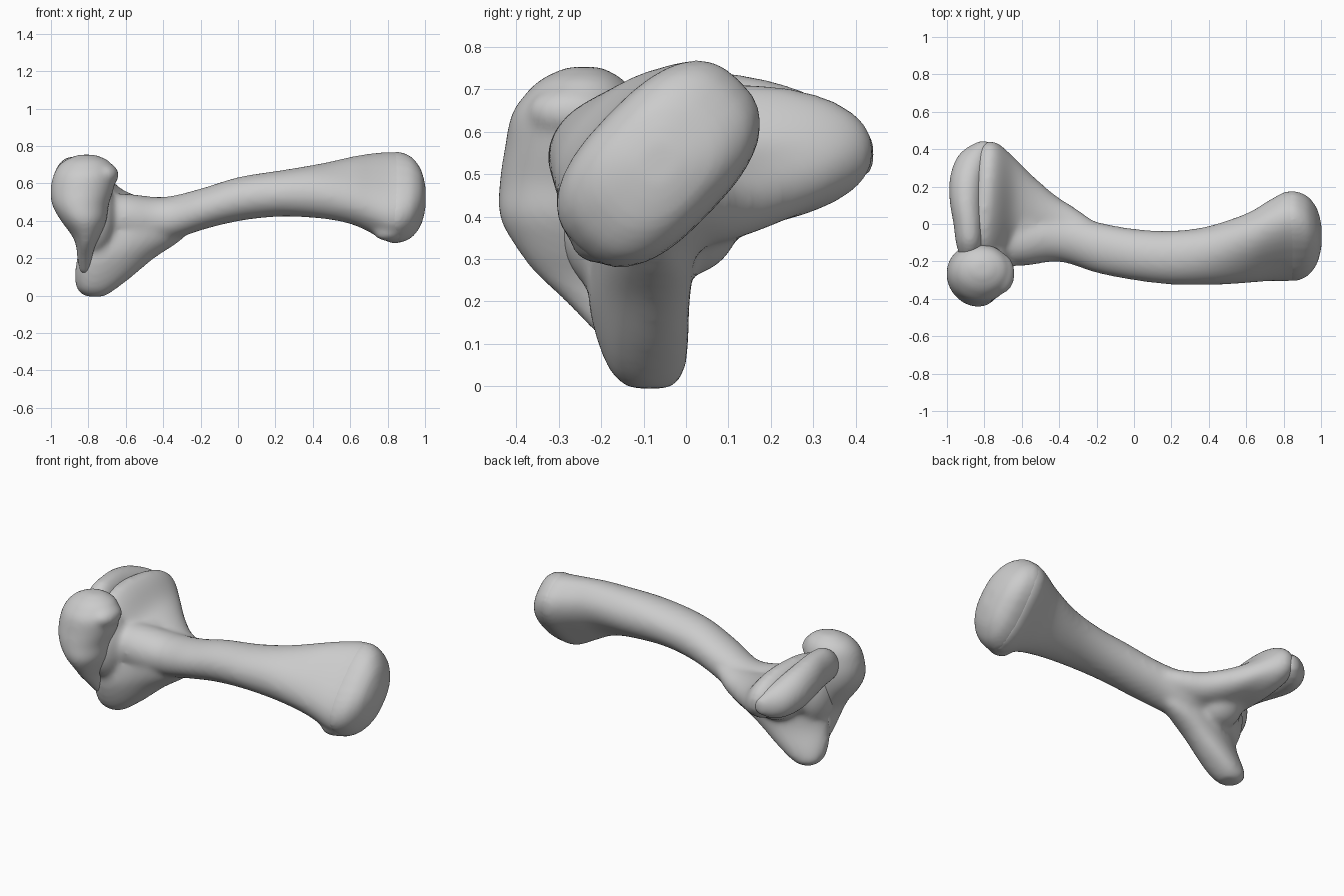
import bpy, bmesh, math
from mathutils import Vector

cube = bpy.data.objects.get("Cube")
if cube:
    bpy.data.objects.remove(cube, do_unlink=True)

bone_mat = bpy.data.materials.new("bone grey")
bone_mat.use_nodes = True
bone_mat.diffuse_color = (0.6, 0.6, 0.6, 1)
bone_mat.node_tree.nodes["Principled BSDF"].inputs["Base Color"].default_value = (0.6, 0.6, 0.6, 1)

SIDES = 32
STEPS = 4


def smooth_path(rows):
    """Insert curved in-between sections (Catmull-Rom)."""
    out = []
    for i in range(len(rows) - 1):
        quad = [rows[max(i - 1, 0)], rows[i], rows[i + 1], rows[min(i + 2, len(rows) - 1)]]
        for k in range(STEPS):
            t = k / STEPS
            out.append([0.5 * (2 * b + (c - a) * t + (2 * a - 5 * b + 4 * c - d) * t * t
                               + (3 * b - a - 3 * c + d) * t ** 3) for a, b, c, d in zip(*quad)])
    return out + [rows[-1]]


def loft(bm, axis, stations):
    """Skin sections (pos, u, v, half_u, half_v, degrees, squareness) along an axis."""
    rings = []
    for pos, u, v, a, b, deg, power in smooth_path(stations):
        ring, t = [], math.radians(deg)
        for i in range(SIDES):
            w = 2 * math.pi * i / SIDES
            c, s = math.cos(w), math.sin(w)
            p = a * math.copysign(abs(c) ** (2 / power), c)
            q = b * math.copysign(abs(s) ** (2 / power), s)
            pu = u + p * math.cos(t) - q * math.sin(t)
            pv = v + p * math.sin(t) + q * math.cos(t)
            ring.append(bm.verts.new({"x": (pos, pu, pv), "y": (pu, pos, pv), "z": (pu, pv, pos)}[axis]))
        rings.append(ring)
    faces = [bm.faces.new((r[i], r[(i + 1) % SIDES], n[(i + 1) % SIDES], n[i]))
             for r, n in zip(rings, rings[1:]) for i in range(SIDES)]
    faces += [bm.faces.new(rings[0]), bm.faces.new(rings[-1])]
    bmesh.ops.recalc_face_normals(bm, faces=faces)


def blob(bm, centre, radii):
    """Add an ellipsoid."""
    made = bmesh.ops.create_uvsphere(bm, u_segments=24, v_segments=16, radius=1)
    for v in made["verts"]:
        v.co = Vector([c + r * k for c, r, k in zip(centre, radii, v.co)])


def finish(name, bm, voxel, rounds):
    """Fuse the overlapping volumes, soften them and shade smooth."""
    mesh = bpy.data.meshes.new(name)
    bm.to_mesh(mesh)
    bm.free()
    mesh.materials.append(bone_mat)
    ob = bpy.data.objects.new(name, mesh)
    bpy.context.collection.objects.link(ob)
    fuse = ob.modifiers.new("fuse", "REMESH")
    fuse.mode = "VOXEL"
    fuse.voxel_size = voxel
    fuse.use_smooth_shade = True
    soft = ob.modifiers.new("soften", "SMOOTH")
    soft.factor = 0.5
    soft.iterations = rounds


# Shaft, flaring to the tilted broad end
bm = bmesh.new()
loft(bm, "x", [
    (-0.78, -0.10, 0.42, 0.11, 0.12, 0, 2),
    (-0.60, -0.09, 0.415, 0.135, 0.13, 0, 2),
    (-0.40, -0.065, 0.405, 0.137, 0.122, 0, 2),
    (-0.20, -0.125, 0.46, 0.137, 0.112, 0, 2),
    (0.00, -0.163, 0.515, 0.138, 0.118, 0, 2),
    (0.20, -0.18, 0.543, 0.145, 0.122, 8, 2),
    (0.40, -0.168, 0.557, 0.162, 0.133, 28, 2.1),
    (0.60, -0.13, 0.562, 0.207, 0.138, 42, 2.3),
    (0.72, -0.09, 0.545, 0.245, 0.152, 45, 2.5),
    (0.82, -0.065, 0.524, 0.276, 0.166, 46, 2.6),
    (0.89, -0.065, 0.524, 0.262, 0.165, 46, 2.6)])
# Rear flange spreading towards the back, its end face hollow below
loft(bm, "x", [
    (-0.22, -0.07, 0.45, 0.09, 0.06, 0, 2),
    (-0.32, -0.03, 0.43, 0.12, 0.08, 0, 2),
    (-0.42, 0.01, 0.42, 0.145, 0.09, 5, 2),
    (-0.54, 0.06, 0.435, 0.20, 0.095, 8, 2.1),
    (-0.64, 0.10, 0.47, 0.26, 0.105, 8, 2.2),
    (-0.73, 0.12, 0.53, 0.315, 0.15, 4, 2.2),
    (-0.79, 0.13, 0.565, 0.31, 0.15, -2, 2.2),
    (-0.85, 0.14, 0.595, 0.26, 0.09, -10, 2.2)])
# Lower arm: a keel under the shaft, narrowing to a rounded tip
loft(bm, "z", [
    (-0.006, -0.765, -0.085, 0.05, 0.05, 0, 2),
    (0.03, -0.76, -0.09, 0.10, 0.085, 10, 2.2),
    (0.10, -0.72, -0.10, 0.155, 0.10, 16, 2.2),
    (0.20, -0.655, -0.11, 0.215, 0.105, 17, 2.1),
    (0.30, -0.57, -0.10, 0.275, 0.11, 10, 2),
    (0.40, -0.52, -0.09, 0.29, 0.11, 4, 2)])
# Web between the keel and the flange
blob(bm, (-0.61, 0.0, 0.40), (0.15, 0.13, 0.14))
# Neck under the head
blob(bm, (-0.77, -0.17, 0.42), (0.12, 0.14, 0.21))
# Small knob beneath the broad end
blob(bm, (0.80, -0.215, 0.335), (0.075, 0.055, 0.045))
finish("shaft", bm, 0.014, 18)

# Rounded head, tapering down into the lower arm
bm = bmesh.new()
loft(bm, "z", [
    (0.12, -0.82, -0.165, 0.025, 0.045, 0, 2),
    (0.20, -0.82, -0.21, 0.04, 0.075, 0, 2),
    (0.26, -0.815, -0.245, 0.05, 0.105, 0, 2),
    (0.32, -0.812, -0.265, 0.076, 0.132, 0, 2),
    (0.40, -0.825, -0.28, 0.122, 0.16, 0, 2),
    (0.48, -0.842, -0.275, 0.15, 0.165, 0, 2),
    (0.56, -0.835, -0.265, 0.168, 0.163, 0, 2),
    (0.64, -0.82, -0.26, 0.168, 0.152, 0, 2),
    (0.69, -0.815, -0.25, 0.147, 0.128, 0, 2),
    (0.725, -0.81, -0.245, 0.112, 0.095, 0, 2),
    (0.753, -0.81, -0.24, 0.045, 0.04, 0, 2)])
# Lip on the inner side of the head
blob(bm, (-0.715, -0.265, 0.645), (0.078, 0.11, 0.065))
finish("head", bm, 0.012, 12)

# Long rounded joint surface along the top of the flange
bm = bmesh.new()
loft(bm, "y", [
    (-0.18, -0.88, 0.60, 0.05, 0.07, 0, 2),
    (-0.10, -0.88, 0.625, 0.072, 0.105, 0, 2),
    (0.00, -0.885, 0.628, 0.08, 0.115, 0, 2),
    (0.12, -0.895, 0.615, 0.09, 0.12, 0, 2),
    (0.24, -0.89, 0.59, 0.095, 0.118, 0, 2),
    (0.34, -0.865, 0.565, 0.09, 0.10, 0, 2),
    (0.40, -0.835, 0.552, 0.07, 0.072, 0, 2),
    (0.442, -0.80, 0.547, 0.03, 0.035, 0, 2)])
finish("flange_joint", bm, 0.012, 8)

# Domed cap on the broad end
bm = bmesh.new()
loft(bm, "x", [(x, -0.065, 0.525, a, b, 46, 2.6) for x, a, b in (
    (0.80, 0.262, 0.150), (0.84, 0.274, 0.163), (0.88, 0.266, 0.165), (0.93, 0.232, 0.156),
    (0.97, 0.172, 0.128), (0.99, 0.115, 0.095), (1.003, 0.05, 0.045))])
finish("end_cap", bm, 0.012, 5)
